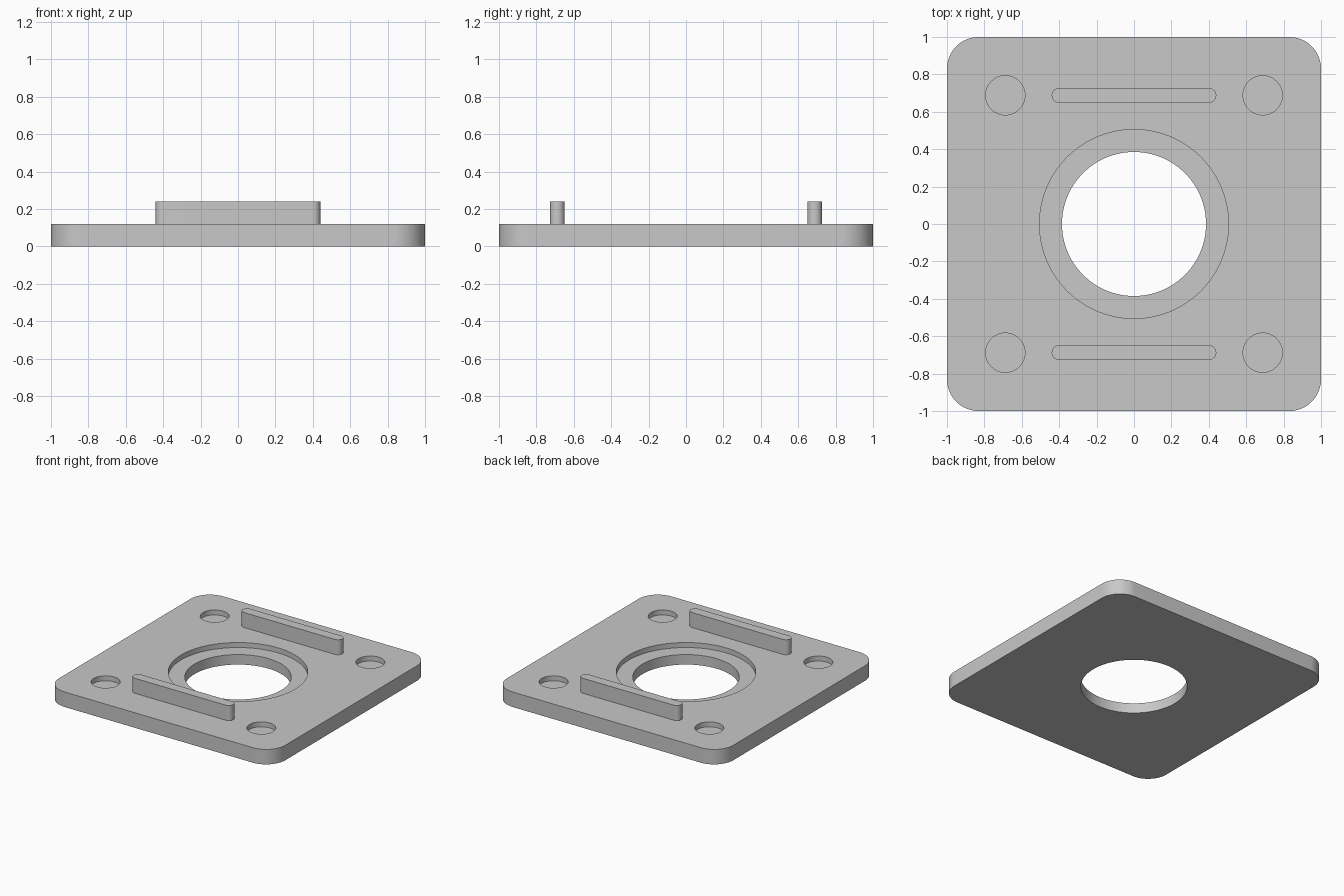
import bpy
import bmesh
from math import cos, sin, pi, radians

cube = bpy.data.objects.get("Cube")
if cube:
    bpy.data.objects.remove(cube, do_unlink=True)

THICK = 0.12       # plate thickness
RECESS = 0.08      # floor height of the shallow pockets
OFFSET = 0.688     # distance of pockets and ribs from the centre

grey = bpy.data.materials.new("light grey")
grey.use_nodes = True
colour = (0.58, 0.58, 0.58, 1)
grey.diffuse_color = colour
grey.node_tree.nodes["Principled BSDF"].inputs["Base Color"].default_value = colour


def rounded_block(name, half_x, half_y, radius, z0, z1, steps):
    """Extrude a rounded rectangle from z0 to z1."""
    bm = bmesh.new()
    outline = []
    corners = [(1, 1), (-1, 1), (-1, -1), (1, -1)]
    for i, (sx, sy) in enumerate(corners):
        for k in range(steps + 1):
            a = (i + k / steps) * pi / 2
            outline.append(bm.verts.new((sx * (half_x - radius) + radius * cos(a),
                                         sy * (half_y - radius) + radius * sin(a), z0)))
    base = bm.faces.new(outline)
    top = bmesh.ops.extrude_face_region(bm, geom=[base])["geom"]
    bmesh.ops.translate(bm, vec=(0, 0, z1 - z0),
                        verts=[v for v in top if isinstance(v, bmesh.types.BMVert)])
    bmesh.ops.remove_doubles(bm, verts=bm.verts, dist=0.0001)
    bmesh.ops.recalc_face_normals(bm, faces=bm.faces)
    mesh = bpy.data.meshes.new(name)
    bm.to_mesh(mesh)
    bm.free()
    mesh.materials.append(grey)
    obj = bpy.data.objects.new(name, mesh)
    bpy.context.collection.objects.link(obj)
    return obj


def drill(target, x, y, radius, floor, sides):
    """Cut a round hole from above down to the given floor height."""
    top = THICK + 0.1
    bpy.ops.mesh.primitive_cylinder_add(vertices=sides, radius=radius, depth=top - floor,
                                        location=(x, y, (top + floor) / 2))
    cutter = bpy.context.object
    cutter.hide_render = True
    cutter.data.materials.append(grey)
    mod = target.modifiers.new("hole", "BOOLEAN")
    mod.operation = "DIFFERENCE"
    mod.solver = "EXACT"
    mod.object = cutter
    bpy.ops.object.select_all(action="DESELECT")
    bpy.context.view_layer.objects.active = target
    target.select_set(True)
    bpy.ops.object.modifier_apply(modifier=mod.name)
    bpy.data.objects.remove(cutter, do_unlink=True)


# Base plate with stepped centre bore and four blind corner pockets
plate = rounded_block("base_plate", 1, 1, 0.17, 0, THICK, 16)
drill(plate, 0, 0, 0.505, RECESS, 96)
drill(plate, 0, 0, 0.385, -0.1, 96)
for sx in (-1, 1):
    for sy in (-1, 1):
        drill(plate, sx * OFFSET, sy * OFFSET, 0.105, RECESS, 48)

# Upright ribs along the front and back
parts = [plate]
for name, side in (("front_rib", -1), ("back_rib", 1)):
    rib = rounded_block(name, 0.44, 0.039, 0.0385, THICK - 0.02, 0.24, 10)
    rib.location.y = side * OFFSET
    parts.append(rib)

# Smooth the round walls and keep the rims sharp
bpy.ops.object.select_all(action="DESELECT")
for obj in parts:
    obj.select_set(True)
bpy.context.view_layer.objects.active = plate
bpy.ops.object.shade_smooth_by_angle(angle=radians(30))
